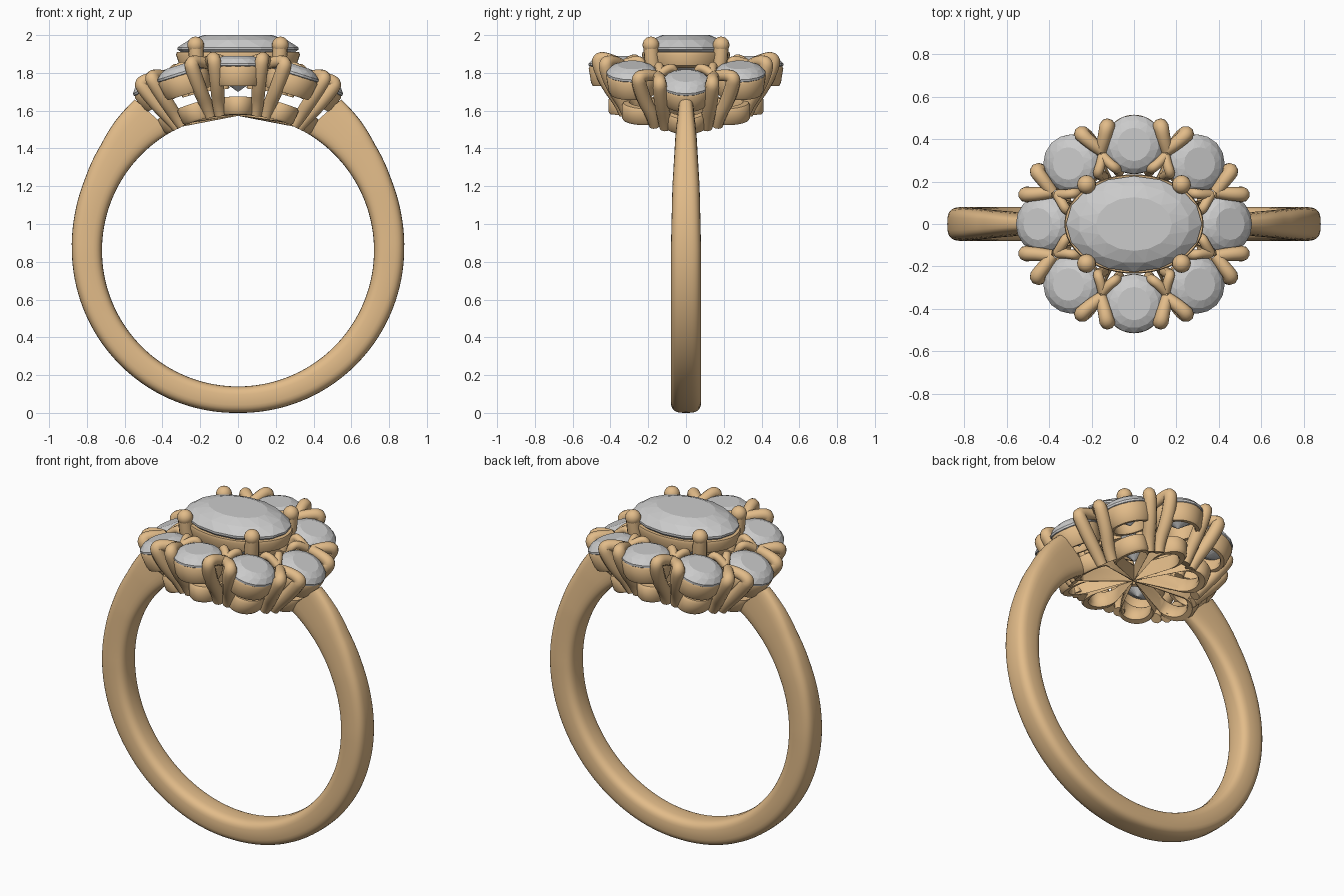
import bpy, bmesh, math
from mathutils import Vector

if "Cube" in bpy.data.objects:
    bpy.data.objects.remove(bpy.data.objects["Cube"])

CZ = 0.86                      # finger axis height
gold = bpy.data.materials.new("gold")
gold.diffuse_color = (0.76, 0.50, 0.25, 1)
gold.use_nodes = True
gold.node_tree.nodes["Principled BSDF"].inputs["Base Color"].default_value = gold.diffuse_color


def finish(name, bm, smooth=True, metal=True):
    bmesh.ops.recalc_face_normals(bm, faces=bm.faces)
    me = bpy.data.meshes.new(name)
    bm.to_mesh(me)
    bm.free()
    ob = bpy.data.objects.new(name, me)
    bpy.context.collection.objects.link(ob)
    if metal:
        me.materials.append(gold)
    if smooth:
        bpy.ops.object.select_all(action='DESELECT')
        ob.select_set(True)
        bpy.context.view_layer.objects.active = ob
        bpy.ops.object.shade_smooth_by_angle(angle=math.radians(45))
    return ob


def loft(bm, sections, closed=False, caps=True):
    rows = [[bm.verts.new(p) for p in s] for s in sections]
    n = len(rows[0])
    for i in range(len(rows) if closed else len(rows) - 1):
        a, b = rows[i], rows[(i + 1) % len(rows)]
        for j in range(n):
            k = (j + 1) % n
            bm.faces.new((a[j], a[k], b[k], b[j]))
    if caps and not closed:
        bm.faces.new(rows[0])
        bm.faces.new(rows[-1])


def bend(x, y, h):
    """Plan position (x, y) at distance h from the finger axis."""
    t = math.asin(x)
    return Vector((h * math.sin(t), y, CZ + h * math.cos(t)))


def superellipse(t, e):
    c, s = math.cos(t), math.sin(t)
    return (math.copysign(abs(c) ** (2 / e), c), math.copysign(abs(s) ** (2 / e), s))


def interp(t, table):
    for (a, va), (b, vb) in zip(table, table[1:]):
        if t <= b:
            f = max(0, (t - a) / (b - a))
            return va + (vb - va) * f
    return table[-1][1]


# Band: open loop with shoulders that thicken and narrow towards the head
outer = [(30, .968), (40, .945), (50, .917), (64, .895), (78, .885), (90, .88), (130, .871), (180, .86)]
width = [(30, .042), (45, .058), (65, .072), (90, .08), (180, .08)]
bm = bmesh.new()
secs = []
for i in range(121):
    a = 30 + 300 * i / 120
    m = min(a, 360 - a)
    R, w = interp(m, outer), interp(m, width)
    sec = []
    for j in range(28):
        u, v = superellipse(2 * math.pi * j / 28, 3.2)
        r = (0.72 + R) / 2 + v * (R - 0.72) / 2
        skew = 2.2 * (1 + v) * max(0, 1 - (m - 30) / 40) * (1 if a < 180 else -1)
        t = math.radians(a + skew)
        sec.append((r * math.sin(t), u * w, CZ + r * math.cos(t)))
    secs.append(sec)
loft(bm, secs)
finish("band", bm)

# Halo stone layout: x, y, radius
halo = [(.44, 0, .135), (.3, .285, .137), (0, .375, .14), (-.3, .285, .137),
        (-.44, 0, .135), (-.3, -.285, .137), (0, -.375, .14), (.3, -.285, .137)]


def gem(name, rx, ry, table, girdle, culet, place):
    """Faceted brilliant; place maps local (x, y, height) to the world."""
    bm = bmesh.new()
    d = table - girdle
    rings = [(.56, table, 0), (.82, girdle + d * .62, .5), (1, girdle, 0),
             (1, girdle - .012, 0), (.5, girdle + (culet - girdle) * .55, .5)]
    secs = []
    for r, h, o in rings:
        secs.append([bm.verts.new(place(rx * r * math.cos((k + o) * math.pi / 8),
                                        ry * r * math.sin((k + o) * math.pi / 8), h)) for k in range(16)])
    tip = bm.verts.new(place(0, 0, culet))
    bm.faces.new(secs[0])
    for a, b, s in zip(secs, secs[1:], (0, -1, 9, 0)):
        for k in range(16):
            n = (k + 1) % 16
            if s == 9:
                bm.faces.new((a[k], a[n], b[n], b[k]))
            elif s == 0:
                bm.faces.new((a[k], a[n], b[k]))
                bm.faces.new((a[n], b[n], b[k]))
            else:
                bm.faces.new((a[k], a[n], b[n]))
                bm.faces.new((a[k], b[n], b[k]))
    for k in range(16):
        bm.faces.new((secs[-1][k], secs[-1][(k + 1) % 16], tip))
    finish(name, bm, smooth=False, metal=False)


def collar(name, profile, rx, ry, place):
    """Ring whose wall profile is (inset, height)."""
    bm = bmesh.new()
    secs = []
    for k in range(48):
        c, s = math.cos(k * math.pi / 24), math.sin(k * math.pi / 24)
        secs.append([place((rx + o) * c, (ry + o) * s, h) for o, h in profile])
    loft(bm, secs, closed=True)
    finish(name, bm)


# Halo stones and the collars beneath them, tilted round the finger
collar_wall = [(-.008, .978), (0, .965), (-.012, .89), (-.022, .87), (-.042, .87), (-.048, .885), (-.034, .97)]
for i, (sx, sy, r) in enumerate(halo):
    t = math.asin(sx)

    def place(x, y, h):
        return Vector((h * math.sin(t) + x * math.cos(t), sy + y,
                       CZ + h * math.cos(t) - x * math.sin(t)))
    gem(f"halo_stone_{i}", r, r, 1.03, .99, .88, place)
    collar(f"halo_collar_{i}", collar_wall, r, r, place)

# Scalloped base rail: outer envelope of shrunken halo circles, following the finger
bm = bmesh.new()
secs = []
N = 192
rail = [(0, .735), (0, .80), (-.012, .815), (-.05, .815), (-.062, .80), (-.062, .735), (-.05, .72), (-.012, .72)]
for k in range(N):
    p = 2 * math.pi * k / N
    dx, dy = math.cos(p), math.sin(p)
    best = 0
    for sx, sy, r in halo:
        cx, cy, rr = sx * .95, sy * .79, .115
        b = cx * dx + cy * dy
        disc = b * b - (cx * cx + cy * cy - rr * rr)
        if b > 0 and disc >= 0:
            best = max(best, b + math.sqrt(disc))
    secs.append([bend((best + o) * dx, (best + o) * dy, h) for o, h in rail])
loft(bm, secs, closed=True)
finish("scalloped_base_rail", bm)


def wires(name, paths, depth):
    cu = bpy.data.curves.new(name, 'CURVE')
    cu.dimensions = '3D'
    cu.bevel_depth, cu.bevel_resolution = depth, 3
    cu.use_fill_caps = True
    cu.resolution_u = 5
    for pts in paths:
        sp = cu.splines.new('NURBS')
        sp.points.add(len(pts) - 1)
        for q, (co, rad) in zip(sp.points, pts):
            q.co, q.radius = (*co, 1), rad
        sp.order_u, sp.use_endpoint_u = 3, True
    cu.materials.append(gold)
    ob = bpy.data.objects.new(name, cu)
    bpy.context.collection.objects.link(ob)
    bpy.ops.object.select_all(action='DESELECT')
    ob.select_set(True)
    bpy.context.view_layer.objects.active = ob
    bpy.ops.object.convert(target='MESH')
    bpy.ops.object.shade_smooth_by_angle(angle=math.radians(45))


# Forked claws at every gap between halo stones, outside and inside
outside, inside = [], []
for i in range(8):
    a, b = Vector(halo[i][:2]), Vector(halo[(i + 1) % 8][:2])
    c, d = (a + b) / 2, (b - a).normalized()
    n = Vector((d.y, -d.x))
    if n.dot(c) < 0:
        n = -n
    for s in (-1, 1):
        e = c + n * .118 + d * s * .062
        m = c + n * .10 + d * s * .056
        f = c + n * .075 + d * s * .04
        outside.append([(bend(*(c + n * .02), 1.0), .8), (bend(*(c + n * .06 + d * s * .03), 1.02), .85),
                        (bend(*e, 1.03), .95), (bend(*e, .99), 1.05), (bend(m.x, m.y * .93, .88), 1.05),
                        (bend(f.x, f.y * .82, .78), .95), (bend(f.x * .97, f.y * .78, .725), .85)])
        g = c - n * .085 + d * s * .045
        inside.append([(bend(*(c - n * .01), 1.0), .9), (bend(*(c - n * .05 + d * s * .02), 1.02), .9),
                       (bend(*g, 1.02), .9), (bend(*g, .96), 1), (bend(g.x, g.y * .95, .86), 1)])
wires("outer_claws", outside, .037)
wires("inner_claws", inside, .026)

# Centre oval stone and its collar


def up(x, y, z):
    return Vector((x, y, z))


gem("centre_stone", .32, .226, 2.0, 1.935, 1.70, up)
collar("centre_collar", [(.004, 1.91), (.008, 1.895), (-.01, 1.84), (-.04, 1.825), (-.06, 1.84), (-.03, 1.91)],
       .32, .226, up)

# Four centre prongs with rounded tips
prongs = []
for sx in (-1, 1):
    for sy in (-1, 1):
        prongs.append([(Vector((sx * x, sy * y, z)), 1) for x, y, z in
                       ((.224, .186, 1.95), (.222, .184, 1.88), (.21, .17, 1.8), (.19, .15, 1.74))])
        bm = bmesh.new()
        bmesh.ops.create_uvsphere(bm, u_segments=20, v_segments=12, radius=.044)
        bmesh.ops.translate(bm, verts=bm.verts, vec=(sx * .224, sy * .186, 1.948))
        finish("centre_prong_tip", bm)
wires("centre_prongs", prongs, .04)
